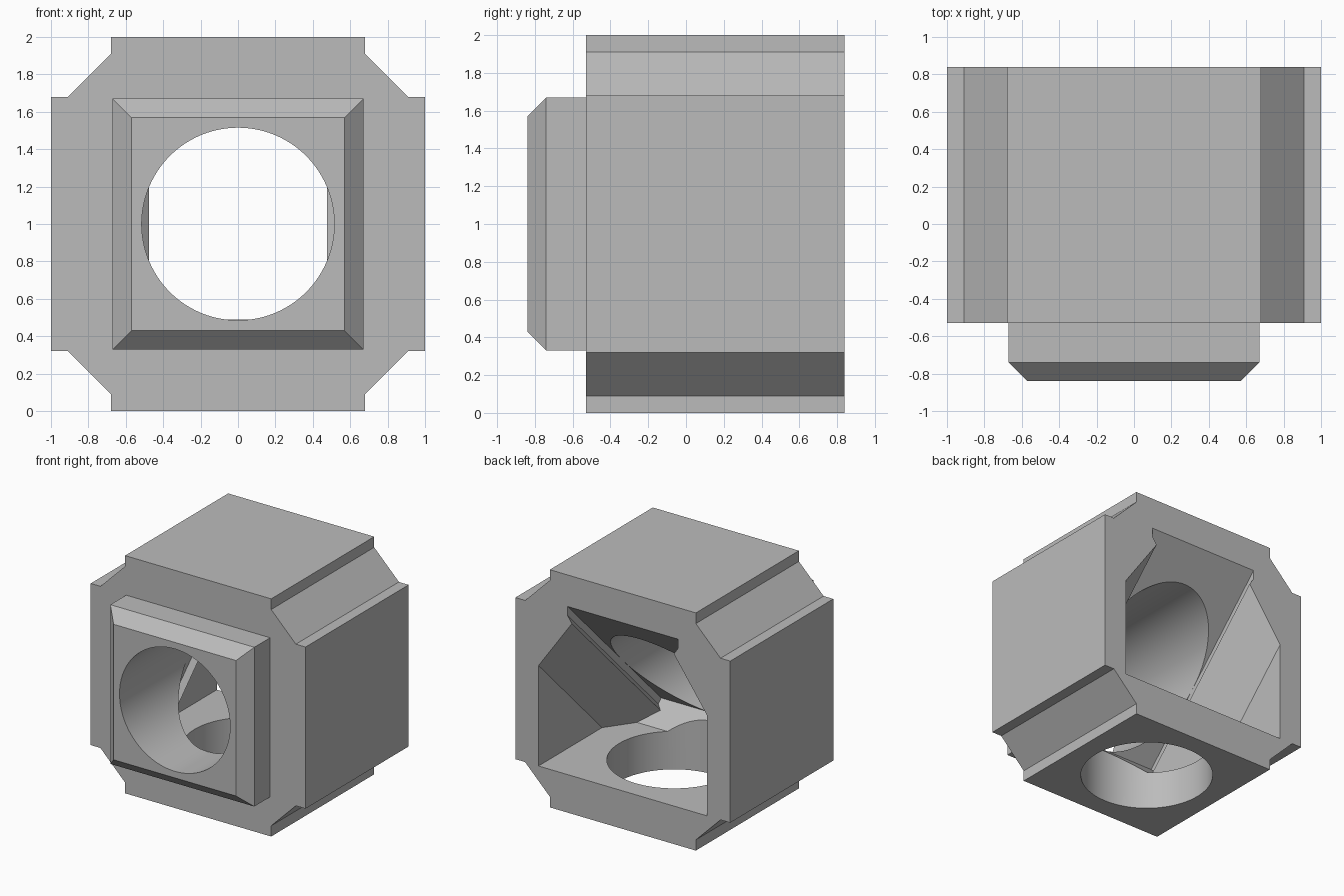
import bpy
import bmesh
from math import radians
from mathutils import Matrix, Vector

old = bpy.data.objects.get("Cube")
if old:
    bpy.data.objects.remove(old, do_unlink=True)

FRONT, BACK = -0.53, 0.84   # main block depth
MID = (FRONT + BACK) / 2
BORE = 0.515                # radius of both ports

grey = bpy.data.materials.new("plain grey")
grey.use_nodes = True
colour = (0.5, 0.5, 0.5, 1)
grey.diffuse_color = colour
grey.node_tree.nodes["Principled BSDF"].inputs["Base Color"].default_value = colour


def finish(bm, name):
    bmesh.ops.recalc_face_normals(bm, faces=bm.faces)
    mesh = bpy.data.meshes.new(name)
    bm.to_mesh(mesh)
    bm.free()
    mesh.materials.append(grey)
    obj = bpy.data.objects.new(name, mesh)
    bpy.context.collection.objects.link(obj)
    return obj


def sweep(outline, start, direction):
    """Extrude an (x, z) outline from the plane y = 0 moved by start."""
    bm = bmesh.new()
    face = bm.faces.new([bm.verts.new(Vector((x, 0, z)) + Vector(start)) for x, z in outline])
    out = bmesh.ops.extrude_face_region(bm, geom=[face], use_keep_orig=True)
    moved = [v for v in out["geom"] if isinstance(v, bmesh.types.BMVert)]
    bmesh.ops.translate(bm, verts=moved, vec=direction)
    return bm


def clip(bm, point, normal):
    """Drop everything on the normal side of a plane and close the cut."""
    geom = bm.verts[:] + bm.edges[:] + bm.faces[:]
    bmesh.ops.bisect_plane(bm, geom=geom, plane_co=point, plane_no=normal, clear_outer=True)
    bmesh.ops.holes_fill(bm, edges=[e for e in bm.edges if e.is_boundary])


def cylinder(matrix, depth):
    bm = bmesh.new()
    bmesh.ops.create_cone(bm, cap_ends=True, segments=96, radius1=BORE,
                          radius2=BORE, depth=depth, matrix=matrix)
    return bm


def combine(target, other, operation):
    mod = target.modifiers.new(operation.lower(), "BOOLEAN")
    mod.operation, mod.solver, mod.object = operation, "EXACT", other
    bpy.context.view_layer.objects.active = target
    bpy.ops.object.modifier_apply(modifier=mod.name)
    bpy.data.objects.remove(other, do_unlink=True)


# Main block: square with stepped, chamfered corners
corner = [(0.68, 1), (0.68, 0.91), (0.91, 0.68), (1, 0.68)]
outline = []
for sx, sz, step in ((1, 1, 1), (1, -1, -1), (-1, -1, 1), (-1, 1, -1)):
    outline += [(sx * x, 1 + sz * z) for x, z in corner[::step]]
block = finish(sweep(outline, (0, FRONT, 0), (0, BACK - FRONT, 0)), "housing")

# Front mount: square boss with a chamfered rim
half, rim = 0.67, 0.10
square = [(-half, 1 - half), (half, 1 - half), (half, 1 + half), (-half, 1 + half)]
bm = sweep(square, (0, FRONT + 0.05, 0), (0, -0.26, 0))
bm.normal_update()
cap = min(bm.faces, key=lambda f: f.calc_center_median().y)
out = bmesh.ops.extrude_face_region(bm, geom=[cap])
bmesh.ops.delete(bm, geom=[cap], context="FACES_ONLY")
for v in [g for g in out["geom"] if isinstance(g, bmesh.types.BMVert)]:
    v.co.y -= rim
    v.co.x *= (half - rim) / half
    v.co.z = 1 + (v.co.z - 1) * (half - rim) / half
combine(block, finish(bm, "front_mount"), "UNION")

# Slanted pocket open at the back: grooved outline swept down at 45 degrees
side = [(0.785, -0.5), (0.785, 1.165), (0.475, 1.60), (0.515, 1.66), (0.515, 1.735)]
pocket = side + [(-x, z) for x, z in reversed(side)]
bm = sweep(pocket, (0, BACK + 0.2, 0.2), (0, -1.7, -1.7))
clip(bm, (0, 0, 0.32), (0, 0, -1))
clip(bm, (0, 0, 0.085), (0, -1, -1))
combine(block, finish(bm, "pocket_cutter"), "DIFFERENCE")

# Front port, ending at the slanted seat
bm = cylinder(Matrix.Translation((0, 0, 1)) @ Matrix.Rotation(radians(90), 4, "X"), 2)
clip(bm, (0, 0, 0.892), (0, 1, -1))
combine(block, finish(bm, "front_port_cutter"), "DIFFERENCE")

# Bottom port
bm = cylinder(Matrix.Translation((0, MID, 0.2)), 0.7)
combine(block, finish(bm, "bottom_port_cutter"), "DIFFERENCE")

# Smooth bores, crisp edges
bpy.ops.object.select_all(action="DESELECT")
block.select_set(True)
bpy.context.view_layer.objects.active = block
bpy.ops.object.shade_smooth_by_angle(angle=radians(20))
